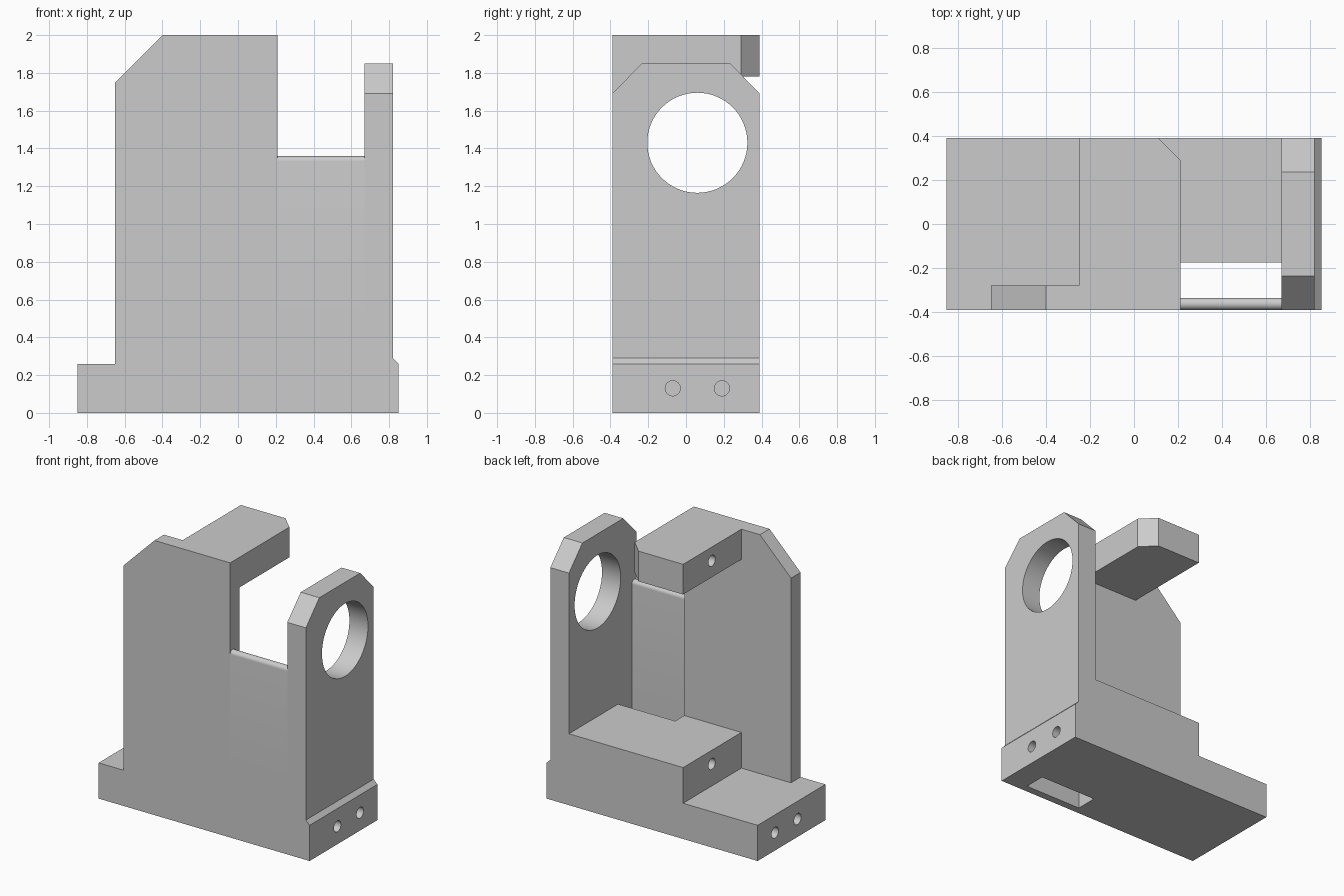
import bpy
import bmesh
from math import cos, sin, pi, radians
from mathutils import Vector

cube = bpy.data.objects.get("Cube")
if cube:
    bpy.data.objects.remove(cube, do_unlink=True)

# Single plain grey material
GREY = (0.6, 0.6, 0.6, 1)
grey = bpy.data.materials.new("plain_grey")
grey.use_nodes = True
grey.diffuse_color = GREY
for node in grey.node_tree.nodes:
    if node.type == 'BSDF_PRINCIPLED':
        node.inputs["Base Color"].default_value = GREY

# Shared dimensions
BACK, FRONT = 0.39, -0.39
PLATE_BACK, WEB_BACK = -0.28, -0.335
NOTCH_L, NOTCH_R = 0.21, 0.67
ARM_OUT, END = 0.82, 0.85
BASE_TOP, STEP_TOP, STEP_X = 0.26, 0.52, -0.25


def prism(name, profile, axis, start, stop):
    """Extrude a 2D profile along an axis; the profile uses the other two axes."""
    def place(u, v):
        co = [u, v]
        co.insert(axis, start)
        return co
    bm = bmesh.new()
    face = bm.faces.new([bm.verts.new(place(u, v)) for u, v in profile])
    ext = bmesh.ops.extrude_face_region(bm, geom=[face], use_keep_orig=True)
    offset = Vector((0, 0, 0))
    offset[axis] = stop - start
    verts = [g for g in ext["geom"] if isinstance(g, bmesh.types.BMVert)]
    bmesh.ops.translate(bm, verts=verts, vec=offset)
    bmesh.ops.recalc_face_normals(bm, faces=bm.faces)
    mesh = bpy.data.meshes.new(name)
    bm.to_mesh(mesh)
    bm.free()
    mesh.materials.append(grey)
    obj = bpy.data.objects.new(name, mesh)
    bpy.context.collection.objects.link(obj)
    return obj


def rect(u0, u1, v0, v1):
    return [(u0, v0), (u1, v0), (u1, v1), (u0, v1)]


def arc(u, v, r, a0, a1, n):
    return [(u + r * cos(a0 + (a1 - a0) * i / n),
             v + r * sin(a0 + (a1 - a0) * i / n)) for i in range(n + 1)]


def activate(obj):
    bpy.ops.object.select_all(action='DESELECT')
    obj.select_set(True)
    bpy.context.view_layer.objects.active = obj


def cut(obj, cutter):
    cutter.hide_render = True
    mod = obj.modifiers.new("cut", 'BOOLEAN')
    mod.operation = 'DIFFERENCE'
    mod.solver = 'EXACT'
    mod.object = cutter
    activate(obj)
    bpy.ops.object.modifier_apply(modifier=mod.name)
    bpy.data.objects.remove(cutter, do_unlink=True)


def drill(obj, y, z, r, x0, x1, sides=32):
    circle = arc(y, z, r, 0, 2 * pi, sides)[:-1]
    cut(obj, prism("drill", circle, 0, x0, x1))


# Stepped base with a small chamfered foot on the arm side
base = prism("stepped_base", [
    (-END, 0), (END, 0), (END, BASE_TOP), (ARM_OUT, 0.29), (ARM_OUT, STEP_TOP),
    (STEP_X, STEP_TOP), (STEP_X, BASE_TOP), (-END, BASE_TOP)], 1, FRONT, BACK)

# Through slot behind the thin web
cut(base, prism("slot", rect(NOTCH_L, NOTCH_R, WEB_BACK, -0.175), 2, -0.1, 0.7))

# Blind mounting holes in the base ends and the step
DEPTH = 0.2
for y in (-0.07, 0.19):
    for side in (-1, 1):
        drill(base, y, 0.13, 0.04, side * (END + 0.05), side * (END - DEPTH))
drill(base, 0.06, 0.42, 0.04, STEP_X - 0.05, STEP_X + DEPTH)

# Upright arm with chamfered top and large bore
arm = prism("bored_arm", [
    (FRONT, STEP_TOP), (BACK, STEP_TOP), (BACK, 1.69), (0.235, 1.85),
    (-0.235, 1.85), (FRONT, 1.69)], 0, NOTCH_R, ARM_OUT)
drill(arm, 0.06, 1.43, 0.265, NOTCH_R - 0.1, ARM_OUT + 0.1, 64)

# Tall front plate with one clipped corner
plate = prism("front_plate", [
    (-0.65, BASE_TOP), (STEP_X, BASE_TOP), (STEP_X, STEP_TOP),
    (NOTCH_L, STEP_TOP), (NOTCH_L, 2), (-0.40, 2), (-0.65, 1.75)],
    1, FRONT, PLATE_BACK)

# Thin web below the notch with a rounded upper edge
radius = (WEB_BACK - FRONT) / 2
web = prism("rounded_web", [(FRONT, STEP_TOP), (WEB_BACK, STEP_TOP)]
            + arc(FRONT + radius, 1.36 - radius, radius, 0, pi, 16),
            0, NOTCH_L, NOTCH_R)

# Top block reaching back from the plate, with a clipped corner and blind hole
block = prism("top_block", [
    (STEP_X, PLATE_BACK), (NOTCH_L, PLATE_BACK), (NOTCH_L, 0.29),
    (0.11, BACK), (STEP_X, BACK)], 2, 1.78, 2)
drill(block, 0.06, 1.90, 0.04, STEP_X - 0.05, STEP_X + DEPTH)

# Smooth bores and rounded edge, keep corners sharp
for obj in (base, arm, plate, web, block):
    activate(obj)
    bpy.ops.object.shade_smooth_by_angle(angle=radians(30))
